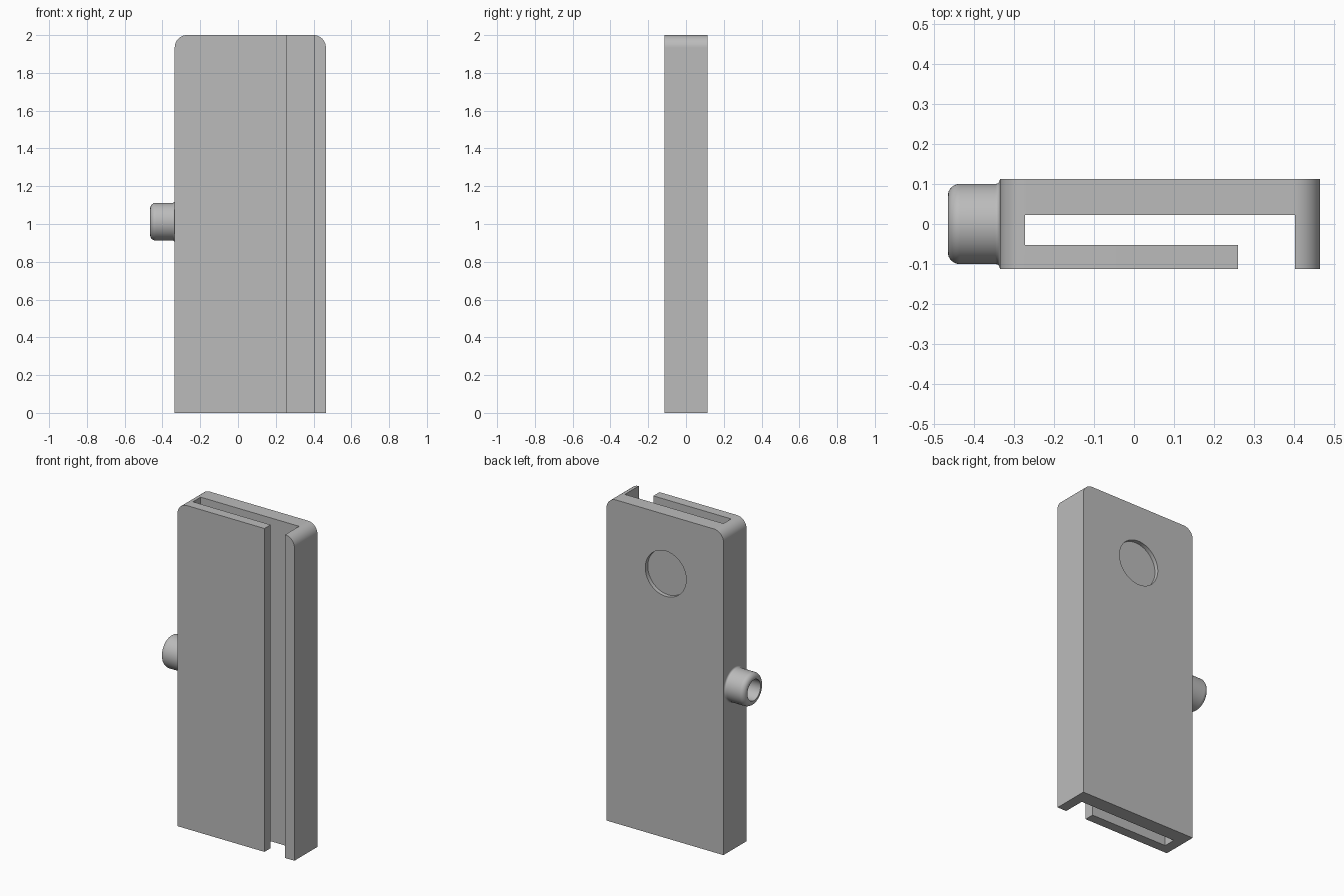
import bpy, bmesh, math
from mathutils import Matrix, Vector

cube = bpy.data.objects.get("Cube")
if cube:
    bpy.data.objects.remove(cube, do_unlink=True)

grey = bpy.data.materials.new("plain grey")
grey.use_nodes = True
COLOUR = (0.5, 0.5, 0.5, 1)
grey.diffuse_color = COLOUR
grey.node_tree.nodes["Principled BSDF"].inputs["Base Color"].default_value = COLOUR

LEFT, RIGHT, HALF_DEPTH, HEIGHT = -0.335, 0.465, 0.1125, 2.0
CORNER = 0.065
PORT_Z, BORE = 1.012, 0.064


def make_object(name, bm):
    bmesh.ops.recalc_face_normals(bm, faces=bm.faces)
    mesh = bpy.data.meshes.new(name)
    bm.to_mesh(mesh)
    bm.free()
    mesh.materials.append(grey)
    obj = bpy.data.objects.new(name, mesh)
    bpy.context.collection.objects.link(obj)
    return obj


def arc(cx, cy, radius, start, end, steps=12):
    angles = [math.radians(start + (end - start) * i / steps) for i in range(steps + 1)]
    return [(cx + radius * math.cos(a), cy + radius * math.sin(a)) for a in angles]


def box(name, x0, x1, y0, y1, z0, z1):
    bm = bmesh.new()
    size = Matrix.Diagonal((x1 - x0, y1 - y0, z1 - z0, 1))
    centre = Matrix.Translation(((x0 + x1) / 2, (y0 + y1) / 2, (z0 + z1) / 2))
    bmesh.ops.create_cube(bm, size=1, matrix=centre @ size)
    return make_object(name, bm)


def cylinder(name, radius, length, centre, axis):
    bm = bmesh.new()
    turn = Matrix.Rotation(math.pi / 2, 4, axis)
    bmesh.ops.create_cone(bm, cap_ends=True, segments=64, radius1=radius, radius2=radius,
                          depth=length, matrix=Matrix.Translation(centre) @ turn)
    return make_object(name, bm)


def select_only(obj):
    bpy.ops.object.select_all(action="DESELECT")
    obj.select_set(True)
    bpy.context.view_layer.objects.active = obj


def cut(target, cutter):
    mod = target.modifiers.new("cut", "BOOLEAN")
    mod.operation, mod.solver, mod.object = "DIFFERENCE", "EXACT", cutter
    select_only(target)
    bpy.ops.object.modifier_apply(modifier=mod.name)
    bpy.data.objects.remove(cutter, do_unlink=True)


def finish(obj):
    select_only(obj)
    bpy.ops.object.shade_smooth_by_angle(angle=math.radians(30))
    mod = obj.modifiers.new("weighted normals", "WEIGHTED_NORMAL")
    mod.keep_sharp = True


# Case: upright slab with rounded top corners
outline = [(LEFT, 0), (RIGHT, 0)]
outline += arc(RIGHT - CORNER, HEIGHT - CORNER, CORNER, 0, 90)
outline += arc(LEFT + CORNER, HEIGHT - CORNER, CORNER, 90, 180)
bm = bmesh.new()
face = bm.faces.new([bm.verts.new((x, -HALF_DEPTH, z)) for x, z in outline])
extruded = bmesh.ops.extrude_face_region(bm, geom=[face])["geom"]
bmesh.ops.translate(bm, vec=Vector((0, 2 * HALF_DEPTH, 0)),
                    verts=[v for v in extruded if isinstance(v, bmesh.types.BMVert)])
case = make_object("case", bm)

# Full-height slot, its front opening, the back recess and the port bore
cut(case, box("slot_cutter", -0.272, 0.402, -0.052, 0.023, -0.1, 2.1))
cut(case, box("opening_cutter", 0.26, 0.402, -0.2, 0.0, -0.1, 2.1))
cut(case, cylinder("recess_cutter", 0.14, 0.05, (0.06, HALF_DEPTH, 1.635), "X"))
cut(case, cylinder("bore_cutter", BORE, 0.2, (-0.34, 0, PORT_Z), "Y"))
finish(case)

# Side port: lathed tube with a rounded lip and a flared root
TIP, RADIUS, LIP, FLARE = -0.465, 0.1, 0.03, 0.011
profile = [(LEFT + 0.001, BORE), (TIP, BORE)]
profile += arc(TIP + LIP, RADIUS - LIP, LIP, 180, 90, 8)
profile += arc(LEFT - FLARE, RADIUS + FLARE, FLARE, 270, 360, 6)
profile += [(LEFT + 0.001, RADIUS + FLARE)]
bm = bmesh.new()
SEGMENTS = 64
rings = []
for i in range(SEGMENTS):
    a = 2 * math.pi * i / SEGMENTS
    rings.append([bm.verts.new((x, r * math.cos(a), PORT_Z + r * math.sin(a))) for x, r in profile])
for i, ring in enumerate(rings):
    after = rings[(i + 1) % SEGMENTS]
    for j in range(len(profile) - 1):
        bm.faces.new((ring[j], ring[j + 1], after[j + 1], after[j]))
finish(make_object("side_port", bm))
